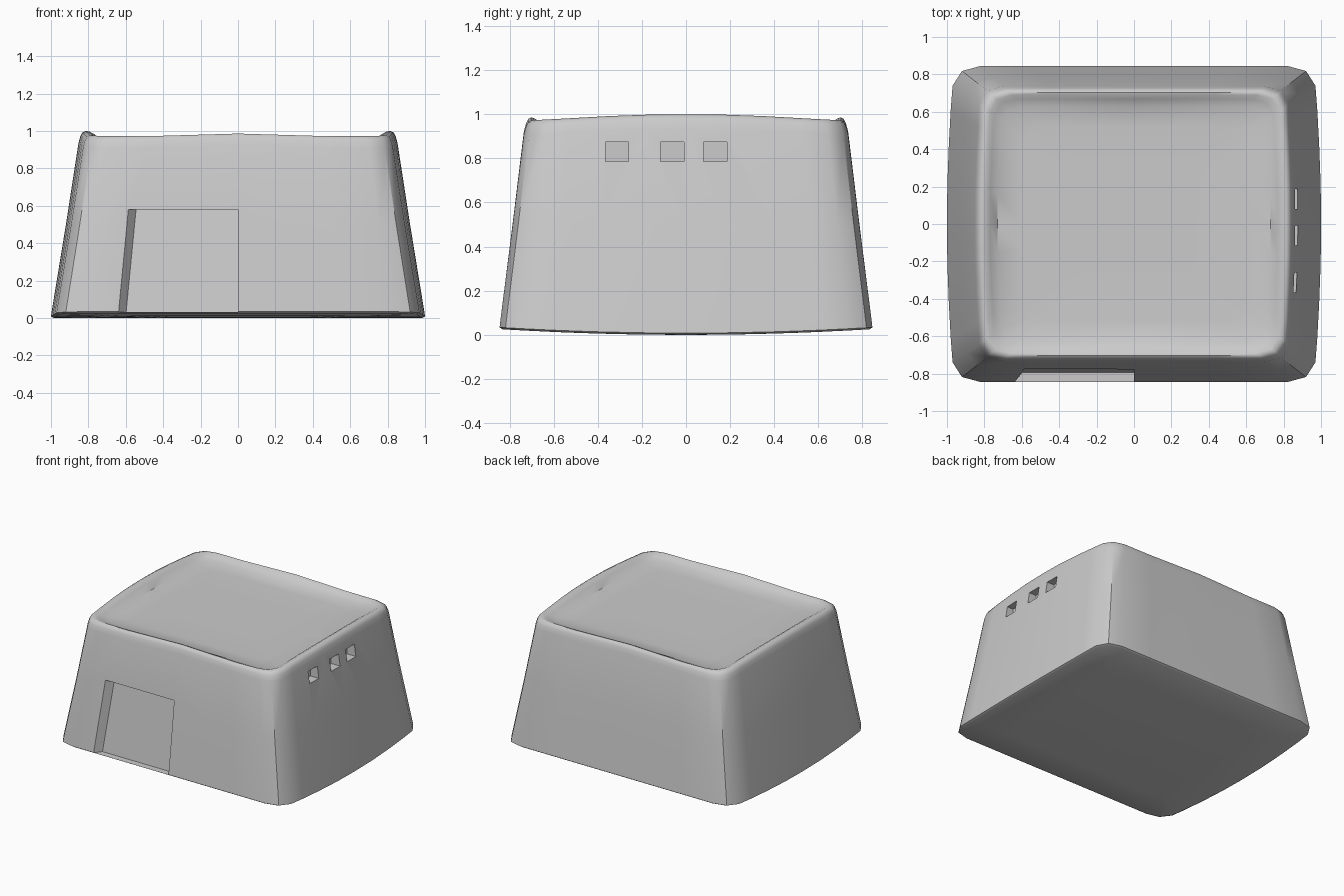
import bpy, bmesh, math

if "Cube" in bpy.data.objects:
    bpy.data.objects.remove(bpy.data.objects["Cube"])

# Quarter of the normalised plan outline: bulged sides, bevelled corners
QUARTER = [(1, 0), (.998, .25), (.99, .5), (.98, .72), (.97, .875),
           (.92, .968), (.82, 1), (.55, 1), (.27, 1), (0, 1)]


def full_outline():
    q = QUARTER
    pts = q[:-1]
    pts = pts + [(-x, y) for x, y in q[:0:-1]]
    return pts + [(-x, -y) for x, y in pts]


def rim_height(x, y):
    # Wavy parapet: sides rise mid-way, front and back bulge slightly at x = 0
    u, v = min(abs(x) / .82, 1), min(abs(y) / .71, 1)
    side = .97 + .03 * (1 - v ** 2)
    front = .972 + .014 * math.exp(-(x / .28) ** 2) + .006 * u ** 8
    w = u ** 4 / (u ** 4 + v ** 4 + 1e-6)
    return side * w + front * (1 - w)


def base_height(x, y):
    return .026 * (y / .845) ** 2


def add_mesh(name, bm):
    bmesh.ops.recalc_face_normals(bm, faces=bm.faces)
    me = bpy.data.meshes.new(name)
    bm.to_mesh(me)
    bm.free()
    ob = bpy.data.objects.new(name, me)
    bpy.context.collection.objects.link(ob)
    return ob


def prism(name, front, back):
    bm = bmesh.new()
    a = [bm.verts.new(p) for p in front]
    b = [bm.verts.new(p) for p in back]
    bm.faces.new(a)
    bm.faces.new(b[::-1])
    for i in range(4):
        j = (i + 1) % 4
        bm.faces.new((a[i], b[i], b[j], a[j]))
    ob = add_mesh(name, bm)
    ob.hide_render = True
    return ob


# House body: rings lofted from underside centre, up the walls, into the dished roof
outline = full_outline()
bm = bmesh.new()
rings = []


def ring(hx, hy, zf):
    rings.append([bm.verts.new((x * hx, y * hy, zf(x * hx, y * hy))) for x, y in outline])


for s in (.35, .7, .985):
    ring(s, .845 * s, base_height)
ring(1, .845, lambda x, y: base_height(x, y) + .008)
for hx, hy, t in ((.997, .843, .03), (.92, .786, .50), (.853, .735, .935), (.843, .725, .972)):
    ring(hx, hy, lambda x, y, t=t: base_height(x, y) * (1 - t) + t * rim_height(x, y))
for hx, hy, drop in ((.832, .716, .008), (.815, .703, 0), (.795, .69, .003), (.77, .668, .016),
                     (.73, .63, .028), (.6, .52, .035), (.3, .26, .036)):
    ring(hx, hy, lambda x, y, d=drop: rim_height(x, y) - d if d < .02
         else .972 - d)
n = len(outline)
for a, b in zip(rings, rings[1:]):
    for i in range(n):
        j = (i + 1) % n
        bm.faces.new((a[i], a[j], b[j], b[i]))
for loop, z in ((rings[0], 0), (rings[-1], .936)):
    c = bm.verts.new((0, 0, z))
    for i in range(n):
        bm.faces.new((loop[i], loop[(i + 1) % n], c))
house = add_mesh("house_body", bm)

# Doorway cutter: follows the wall slope, slanted left jamb
def door_section(y0, shift):
    lo, hi = .033, .58
    return [(-.638 + shift, y0 + .13 * lo, lo), (0, y0 + .13 * lo, lo),
            (0, y0 + .13 * hi, hi), (-.585 + shift, y0 + .13 * hi, hi)]


cutters = [prism("doorway_cutter", door_section(-.95, -.08), door_section(-.799, .04))]

# Three small square window cutters in the right wall
for y0, y1 in ((-.365, -.26), (-.115, -.008), (.08, .186)):
    sec = lambda x: [(x, y0, .785), (x, y1, .785), (x, y1, .875), (x, y0, .875)]
    cutters.append(prism("window_cutter", sec(1.1), sec(.80)))

bpy.context.view_layer.objects.active = house
house.select_set(True)
for c in cutters:
    m = house.modifiers.new("cut", 'BOOLEAN')
    m.object = c
    m.operation = 'DIFFERENCE'
    m.solver = 'EXACT'
    bpy.ops.object.modifier_apply(modifier=m.name)
for c in cutters:
    bpy.data.objects.remove(c)
bpy.ops.object.shade_smooth_by_angle(angle=math.radians(40))
